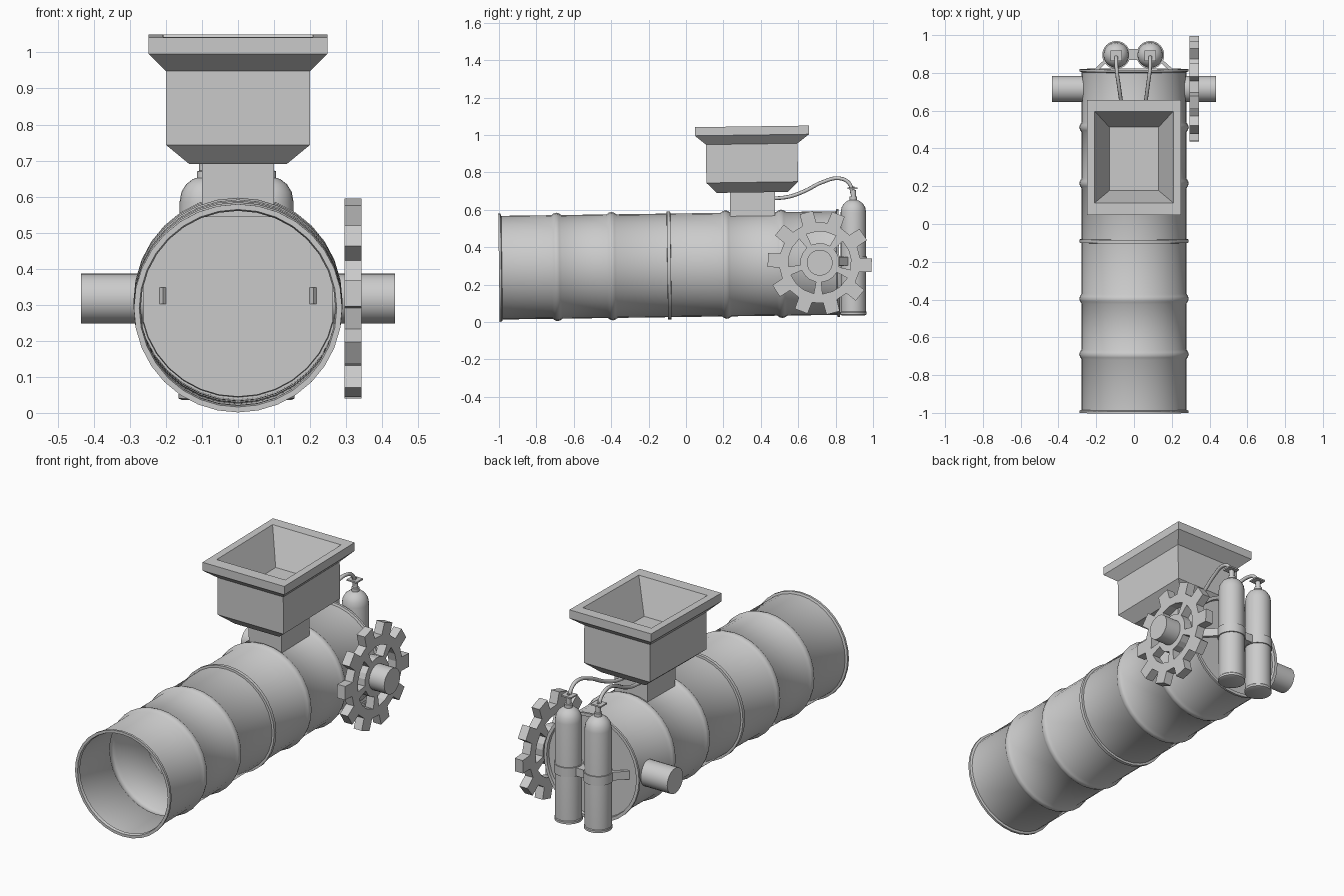
import bpy, bmesh, math
from mathutils import Matrix, Vector

if "Cube" in bpy.data.objects:
    bpy.data.objects.remove(bpy.data.objects["Cube"])

TILT = 0.0137          # the barrel and hopper lean very slightly
AXIS_Z = 0.304         # barrel axis height at y = 0


def finish(name, bm, smooth=False, matrix=None):
    if matrix:
        bm.transform(matrix)
    bmesh.ops.remove_doubles(bm, verts=bm.verts, dist=1e-5)
    bmesh.ops.recalc_face_normals(bm, faces=bm.faces)
    me = bpy.data.meshes.new(name)
    bm.to_mesh(me)
    bm.free()
    ob = bpy.data.objects.new(name, me)
    bpy.context.collection.objects.link(ob)
    if smooth:
        bpy.ops.object.select_all(action='DESELECT')
        ob.select_set(True)
        bpy.context.view_layer.objects.active = ob
        bpy.ops.object.shade_smooth_by_angle(angle=math.radians(35))
    return ob


def loft(bm, rings, cap_start=False, cap_end=False):
    loops = [[bm.verts.new(p) for p in ring] for ring in rings]
    n = len(loops[0])
    for a, b in zip(loops, loops[1:]):
        for i in range(n):
            j = (i + 1) % n
            bm.faces.new((a[i], a[j], b[j], b[i]))
    if cap_start:
        bm.faces.new(loops[0][::-1])
    if cap_end:
        bm.faces.new(loops[-1])


def lathe(name, profile, segs, matrix, caps=(True, True)):
    """Spin (radius, height) pairs around z."""
    bm = bmesh.new()
    loft(bm, [[(r * math.cos(2 * math.pi * i / segs), r * math.sin(2 * math.pi * i / segs), h)
               for i in range(segs)] for r, h in profile], *caps)
    return finish(name, bm, True, matrix)


def bar(name, a, b, width, height):
    """Box running from a to b."""
    a, b = Vector(a), Vector(b)
    d = b - a
    bm = bmesh.new()
    bmesh.ops.create_cube(bm, size=1)
    m = (Matrix.Translation((a + b) / 2) @ Matrix.Rotation(math.atan2(d.y, d.x), 4, 'Z')
         @ Matrix.Diagonal((d.length, width, height, 1)))
    return finish(name, bm, False, m)


def tube(name, points, radius):
    cu = bpy.data.curves.new(name, 'CURVE')
    cu.dimensions = '3D'
    cu.bevel_depth = radius
    cu.bevel_resolution = 2
    cu.resolution_u = 6
    cu.use_fill_caps = True
    sp = cu.splines.new('BEZIER')
    sp.bezier_points.add(len(points) - 1)
    for bp, p in zip(sp.bezier_points, points):
        bp.co = p
        bp.handle_left_type = bp.handle_right_type = 'AUTO'
    ob = bpy.data.objects.new(name, cu)
    bpy.context.collection.objects.link(ob)


lean = (Matrix.Translation((0, 0, AXIS_Z)) @ Matrix.Rotation(TILT, 4, 'X')
        @ Matrix.Translation((0, 0, -AXIS_Z)))

# Barrel: open at the front, recessed lid at the back, ribs and a centre joint
R, RIM = 0.277, 0.289
prof = [(0.27, -0.985), (0.274, -1.0), (RIM, -1.0), (RIM, -0.988), (R, -0.984)]


def rib(y):
    return [(R, y - 0.027), (RIM - 0.003, y - 0.014), (RIM + 0.001, y),
            (RIM - 0.003, y + 0.014), (R, y + 0.027)]


prof += rib(-0.69) + rib(-0.395)
prof += [(R, -0.1), (RIM, -0.099), (RIM, -0.081), (R, -0.08)]
prof += rib(0.215) + rib(0.512)
prof += [(R, 0.804), (RIM, 0.808), (RIM, 0.82), (0.272, 0.82), (0.27, 0.803)]
along_y = Matrix.Translation((0, 0, AXIS_Z)) @ Matrix.Rotation(-math.pi / 2, 4, 'X')
lathe("barrel", prof, 32, lean @ along_y, (False, True))

# Hopper: stacked rectangles, outside going up and then down the inside
levels = [(0.1, 0.24, 0.48, 0.54), (0.1, 0.24, 0.48, 0.688), (0.135, 0.17, 0.55, 0.688),
          (0.2, 0.115, 0.605, 0.742), (0.2, 0.115, 0.605, 0.947), (0.248, 0.057, 0.667, 0.995),
          (0.248, 0.057, 0.667, 1.041), (0.208, 0.122, 0.607, 1.041), (0.13, 0.185, 0.52, 0.86)]
bm = bmesh.new()
loft(bm, [[(-x, y0, z), (x, y0, z), (x, y1, z), (-x, y1, z)] for x, y0, y1, z in levels], True, True)
finish("hopper", bm, False, lean)

# Axle stubs on both sides
AY, AZ = 0.715, 0.317
for side, label in ((1, "right"), (-1, "left")):
    m = Matrix.Translation((0, AY, AZ)) @ Matrix.Rotation(side * math.pi / 2, 4, 'Y')
    lathe("axle_" + label, [(0.069, 0.262), (0.069, 0.435)], 24, m)

# Gear wheel: hub, five spokes, rim and ten teeth drawn flat, then thickened
bm = bmesh.new()


def cell(r0, a0, a1, r1, b0, b1):
    pts = [(r0, a0), (r1, b0), (r1, b1), (r0, a1)]
    bm.faces.new([bm.verts.new((0.295, AY + r * math.cos(math.radians(a)),
                                AZ + r * math.sin(math.radians(a)))) for r, a in pts])


HUB, INNER, ROOT, TIP = 0.105, 0.168, 0.217, 0.28
for k in range(10):
    t = 36 * k - 3
    for a0, a1 in ((t - 10, t + 10), (t + 10, t + 26)):
        cell(0.06, a0, a1, HUB, a0, a1)
        cell(INNER, a0, a1, ROOT, a0, a1)
    cell(ROOT, t - 10, t + 10, TIP, t - 7.5, t + 7.5)
    if k % 2:
        cell(HUB, t + 10, t + 26, INNER, t + 10, t + 26)
bmesh.ops.remove_doubles(bm, verts=bm.verts, dist=1e-4)
ext = bmesh.ops.extrude_face_region(bm, geom=bm.faces[:], use_keep_orig=True)
bmesh.ops.translate(bm, vec=(0.048, 0, 0),
                    verts=[v for v in ext["geom"] if isinstance(v, bmesh.types.BMVert)])
finish("gear_wheel", bm)

# Gas tanks with valves, bands, hoses and brackets
TY = 0.895
tank = [(0.062, 0.036), (0.071, 0.04), (0.071, 0.052), (0.068, 0.056), (0.068, 0.585), (0.063, 0.613),
        (0.05, 0.634), (0.032, 0.648), (0.02, 0.652), (0.02, 0.67), (0.014, 0.672), (0.014, 0.705)]
for s, label in ((-1, "left"), (1, "right")):
    x = s * 0.09 - 0.004
    at = Matrix.Translation((x, TY, 0))
    lathe("tank_" + label, tank, 24, at)
    lathe("tank_band_" + label, [(0.067, 0.3), (0.074, 0.3), (0.074, 0.35), (0.067, 0.35)], 24, at,
          (False, False))
    lathe("valve_stem_" + label, [(0.007, 0.69), (0.007, 0.725)], 10, at)
    bar("valve_handle_" + label, (x - 0.03, TY - 0.005, 0.714), (x + 0.03, TY - 0.005, 0.714), 0.055, 0.008)
    tube("hose_" + label, [(x, TY - 0.005, 0.685), (x, 0.872, 0.742), (x * 0.98, 0.82, 0.768),
                           (x * 0.85, 0.73, 0.748), (x * 0.7, 0.63, 0.698),
                           (x * 0.6, 0.55, 0.67), (x * 0.55, 0.465, 0.66)], 0.01)
    bar("tank_bracket_" + label, (s * 0.215, 0.8, 0.325), (x + s * 0.045, 0.875, 0.325), 0.018, 0.045)
bar("tank_bridge", (-0.04, 0.897, 0.325), (0.032, 0.897, 0.325), 0.06, 0.045)
